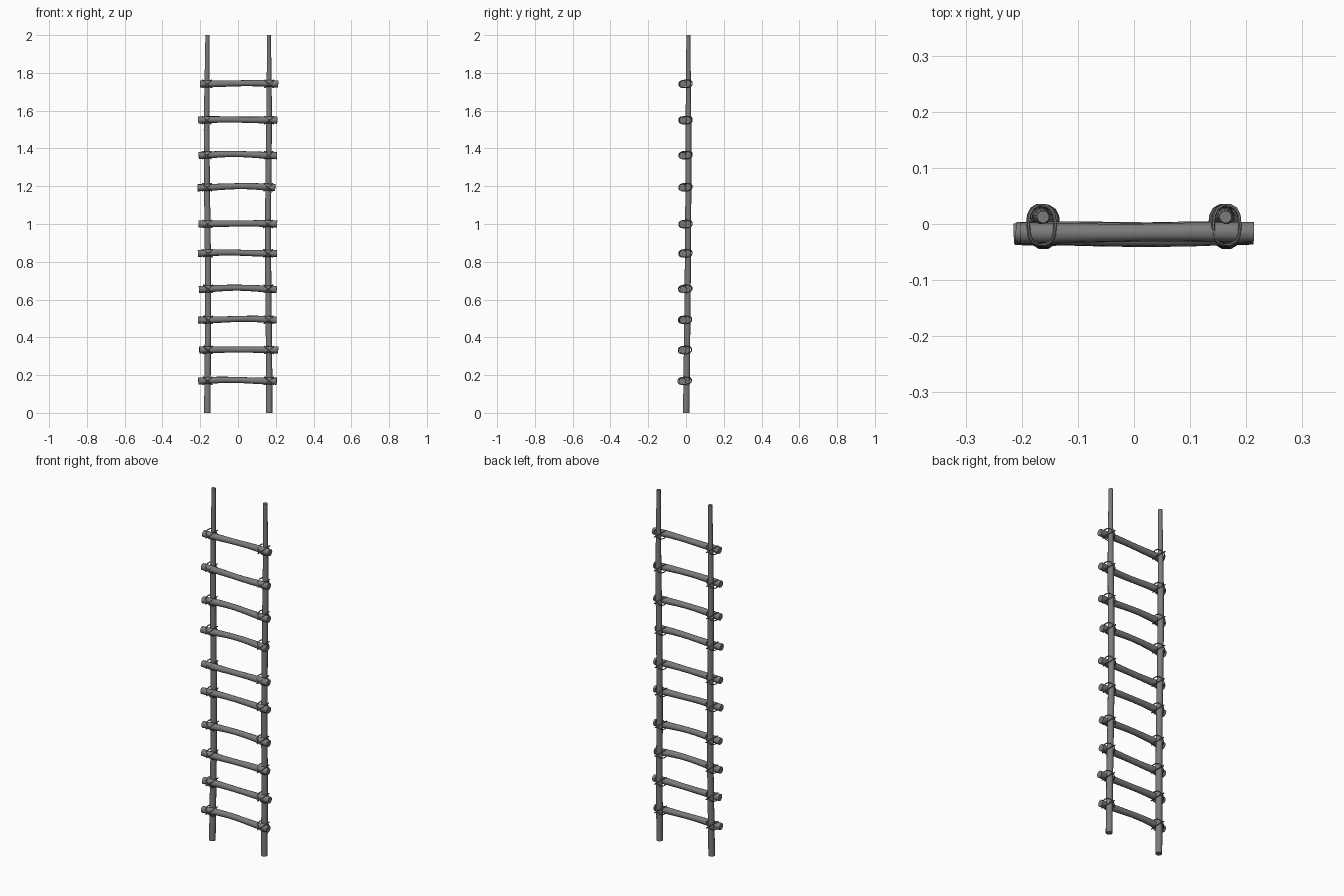
import bpy, bmesh, math
from mathutils import Vector

cube = bpy.data.objects.get("Cube")
if cube:
    bpy.data.objects.remove(cube, do_unlink=True)

grey = bpy.data.materials.new("weathered_grey")
grey.use_nodes = True
colour = (0.2, 0.2, 0.2, 1)
grey.diffuse_color = colour
grey.node_tree.nodes["Principled BSDF"].inputs["Base Color"].default_value = colour


def tube(name, points, radii, sides, closed=False):
    """Sweep a round section along a path; open ends are capped."""
    pts = [Vector(p) for p in points]
    n = len(pts)
    bm = bmesh.new()
    rings = []
    side = None
    for i, p in enumerate(pts):
        a = pts[(i - 1) % n] if closed else pts[max(i - 1, 0)]
        b = pts[(i + 1) % n] if closed else pts[min(i + 1, n - 1)]
        t = (b - a).normalized()
        if side is None:
            side = t.orthogonal()
        side = (side - t * side.dot(t)).normalized()
        up = t.cross(side)
        ring = []
        for k in range(sides):
            w = math.tau * k / sides
            ring.append(bm.verts.new(p + (side * math.cos(w) + up * math.sin(w)) * radii[i]))
        rings.append(ring)
    for i in range(n if closed else n - 1):
        r, s = rings[i], rings[(i + 1) % n]
        for k in range(sides):
            m = (k + 1) % sides
            bm.faces.new((r[k], r[m], s[m], s[k]))
    if not closed:
        bm.faces.new(rings[0])
        bm.faces.new(rings[-1])
    bmesh.ops.recalc_face_normals(bm, faces=bm.faces)
    mesh = bpy.data.meshes.new(name)
    bm.to_mesh(mesh)
    bm.free()
    mesh.materials.append(grey)
    obj = bpy.data.objects.new(name, mesh)
    bpy.context.collection.objects.link(obj)
    bpy.ops.object.select_all(action="DESELECT")
    obj.select_set(True)
    bpy.context.view_layer.objects.active = obj
    bpy.ops.object.shade_smooth_by_angle(angle=math.radians(40))
    return obj


def rail_y(z):
    return 0.001 + 0.012 * math.sin(min(z / 1.5, 1.15) * math.pi / 2)


def rail_x(z, sign):
    wobble = 0.003 * math.sin(z * 4 + sign)
    return sign * 0.162 + wobble + (0.004 * (z - 1) if sign < 0 else 0) * -0.5


# Tapered, slightly crooked side poles
for name, sign in (("left_rail", 1), ("right_rail", -1)):
    heights = [2 * i / 12 for i in range(13)]
    path = [(rail_x(z, sign), rail_y(z), z) for z in heights]
    radii = [0.0175 - 0.001 * z - 0.0045 * max(0, z - 1.5) * 2 for z in heights]
    tube(name, path, radii, 12)

# Rungs: height, right end, left end
rungs = [(0.17, -0.21, 0.205), (0.333, -0.205, 0.213), (0.493, -0.21, 0.203),
         (0.657, -0.207, 0.205), (0.845, -0.212, 0.206), (1.0, -0.208, 0.207),
         (1.195, -0.214, 0.197), (1.365, -0.208, 0.207), (1.55, -0.21, 0.207),
         (1.742, -0.202, 0.213)]

for i, (z, x0, x1) in enumerate(rungs):
    path, radii = [], []
    bow = 0.006 * math.sin(i * 2.1 + 0.5)
    for k in range(9):
        t = k / 8
        arch = math.sin(t * math.pi)
        path.append((x0 + (x1 - x0) * t,
                     -0.017 + bow * arch + 0.002 * math.sin(t * 5 + i),
                     z - 0.002 + 0.006 * arch + 0.002 * math.sin(t * 6 + i * 1.7)))
        radii.append(0.0175 + 0.0015 * math.cos(t * math.tau))
    tube(f"rung_{i + 1}", path, radii, 10)

    # Crossed rope lashings around each joint
    for side_name, sign in (("left", 1), ("right", -1)):
        for j, slant in enumerate((1, -1)):
            loop = []
            for k in range(14):
                a = math.tau * k / 14
                c, s = math.cos(a), math.sin(a)
                # squarish oval hugging both poles
                c = math.copysign(abs(c) ** 0.8, c)
                s = math.copysign(abs(s) ** 0.8, s)
                loop.append((rail_x(z, sign) + 0.024 * c,
                             (rail_y(z) - 0.017) / 2 + 0.0355 * s,
                             z + slant * 0.020 * c + 0.002 * s))
            tube(f"{side_name}_lashing_{i + 1}_{j + 1}", loop, [0.003] * 14, 6, True)
